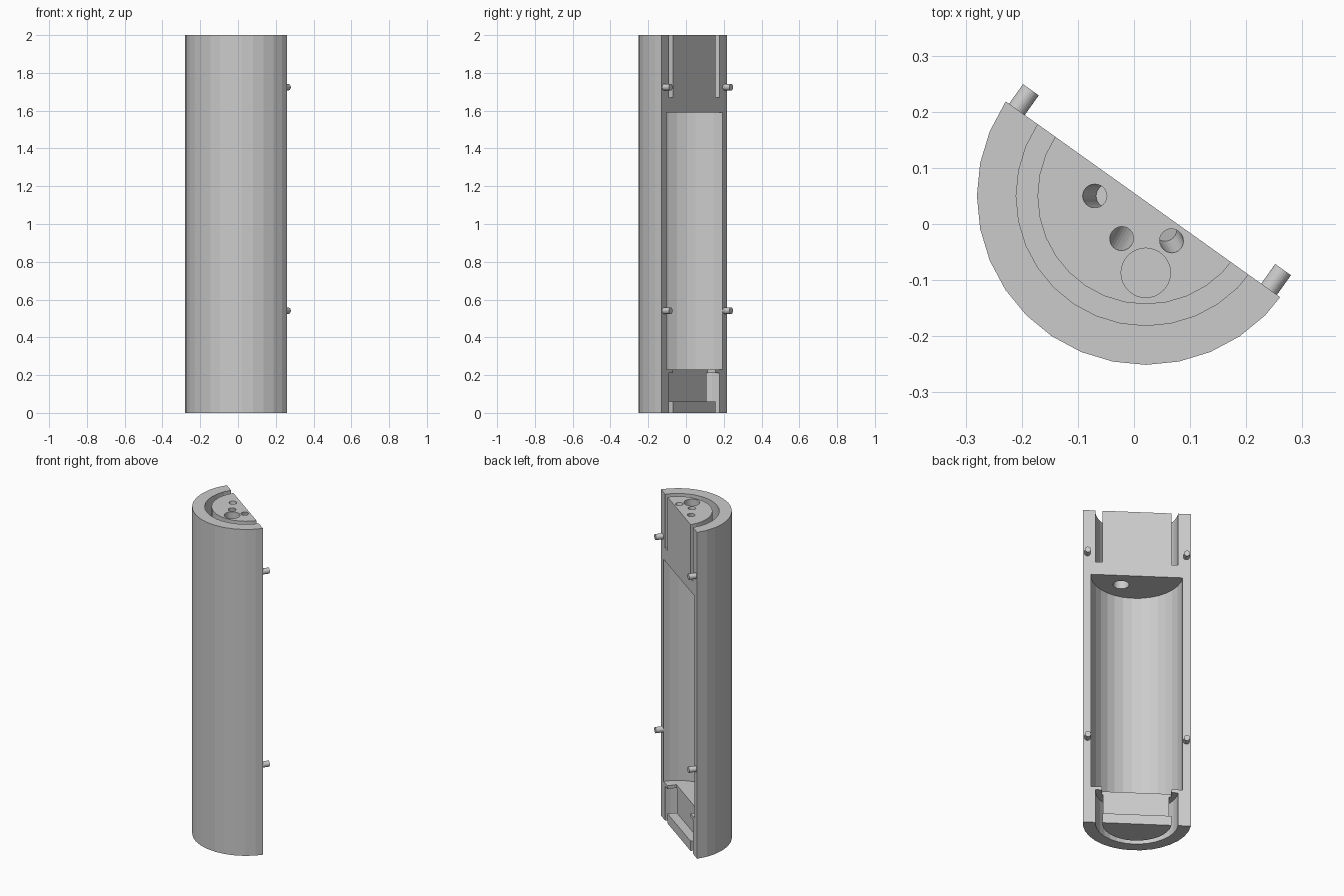
import bpy
from math import radians, atan2, hypot
from mathutils import Vector, Matrix

if bpy.data.objects.get("Cube"):
    bpy.data.objects.remove(bpy.data.objects["Cube"])

grey = bpy.data.materials.new("plain grey")
grey.use_nodes = True
grey.diffuse_color = (0.6, 0.6, 0.6, 1)
grey.node_tree.nodes["Principled BSDF"].inputs["Base Color"].default_value = (0.6, 0.6, 0.6, 1)

AXIS = Vector((0.021, 0.05, 0))         # axis of the full round body
SPLIT = Vector((0.016, 0.044, 0))       # middle of the flat split face
TURN = radians(-35.5)
FRAME = Matrix.Translation(SPLIT) @ Matrix.Rotation(TURN, 4, 'Z')   # x along split, y out of it


def rod(name, start, end, radius, sides=32):
    """Cylinder between two points."""
    start, end = Vector(start), Vector(end)
    d = end - start
    tilt = (0, atan2(hypot(d.x, d.y), d.z), atan2(d.y, d.x))
    bpy.ops.mesh.primitive_cylinder_add(vertices=sides, radius=radius, depth=d.length,
                                        location=(start + end) / 2, rotation=tilt)
    bpy.context.object.name = name
    return bpy.context.object


def upright(name, radius, z0, z1):
    return rod(name, AXIS + Vector((0, 0, z0)), AXIS + Vector((0, 0, z1)), radius)


def block(name, x, y, z):
    """Box given by ranges in the frame of the split face."""
    bpy.ops.mesh.primitive_cube_add(size=1)
    ob = bpy.context.object
    ob.name = name
    for v in ob.data.vertices:
        v.co = FRAME @ Vector([r[0] + (c + 0.5) * (r[1] - r[0]) for c, r in zip(v.co, (x, y, z))])
    return ob


def combine(target, tool, operation='DIFFERENCE'):
    """Apply a boolean and discard the tool."""
    tool.hide_render = True
    mod = target.modifiers.new("cut", 'BOOLEAN')
    mod.operation, mod.object, mod.solver = operation, tool, 'EXACT'
    bpy.context.view_layer.objects.active = target
    bpy.ops.object.modifier_apply(modifier=mod.name)
    bpy.data.objects.remove(tool)


def ring(z0, z1):
    """Ring-shaped groove cutter."""
    outer = upright("groove", 0.231, z0, z1)
    combine(outer, upright("core", 0.193, z0 - 0.1, z1 + 0.1))
    return outer


# Round body with its long chamber and end grooves
body = upright("half_body", 0.301, 0, 2)
combine(body, upright("chamber", 0.256, 0.23, 1.59))
combine(body, ring(1.67, 2.1))
combine(body, ring(-0.1, 0.21))

# Large port through to the chamber
combine(body, rod("large_port", (0.021, -0.087, 1.5), (0.021, -0.087, 2.1), 0.044))

# Small slanted blind ports leaning towards the axis
for x, y, depth in ((-0.07, 0.05, 0.1), (-0.022, -0.026, 0.2), (0.067, -0.03, 0.1)):
    top = Vector((x, y, 2))
    lean = (AXIS - Vector((x, y, 0))).normalized() * 0.23 - Vector((0, 0, 1))
    combine(body, rod("small_port", top - lean * 0.05, top + lean * depth, 0.021, 24))

# Split the body in half, then recess the lower part of the face
combine(body, block("other_half", (-1, 1), (0, 1), (-1, 3)))
combine(body, block("recess", (-0.193, 0.193), (-0.052, 0.1), (0.06, 0.24)))
body.data.materials.clear()
body.data.materials.append(grey)

# Locating pins on the split face
for side, label in ((-1, "back"), (1, "front")):
    for z, level in ((0.541, "lower"), (1.724, "upper")):
        pin = rod(f"{level}_{label}_pin", FRAME @ Vector((side * 0.276, -0.01, z)),
                  FRAME @ Vector((side * 0.276, 0.043, z)), 0.0172, 24)
        pin.data.materials.append(grey)
